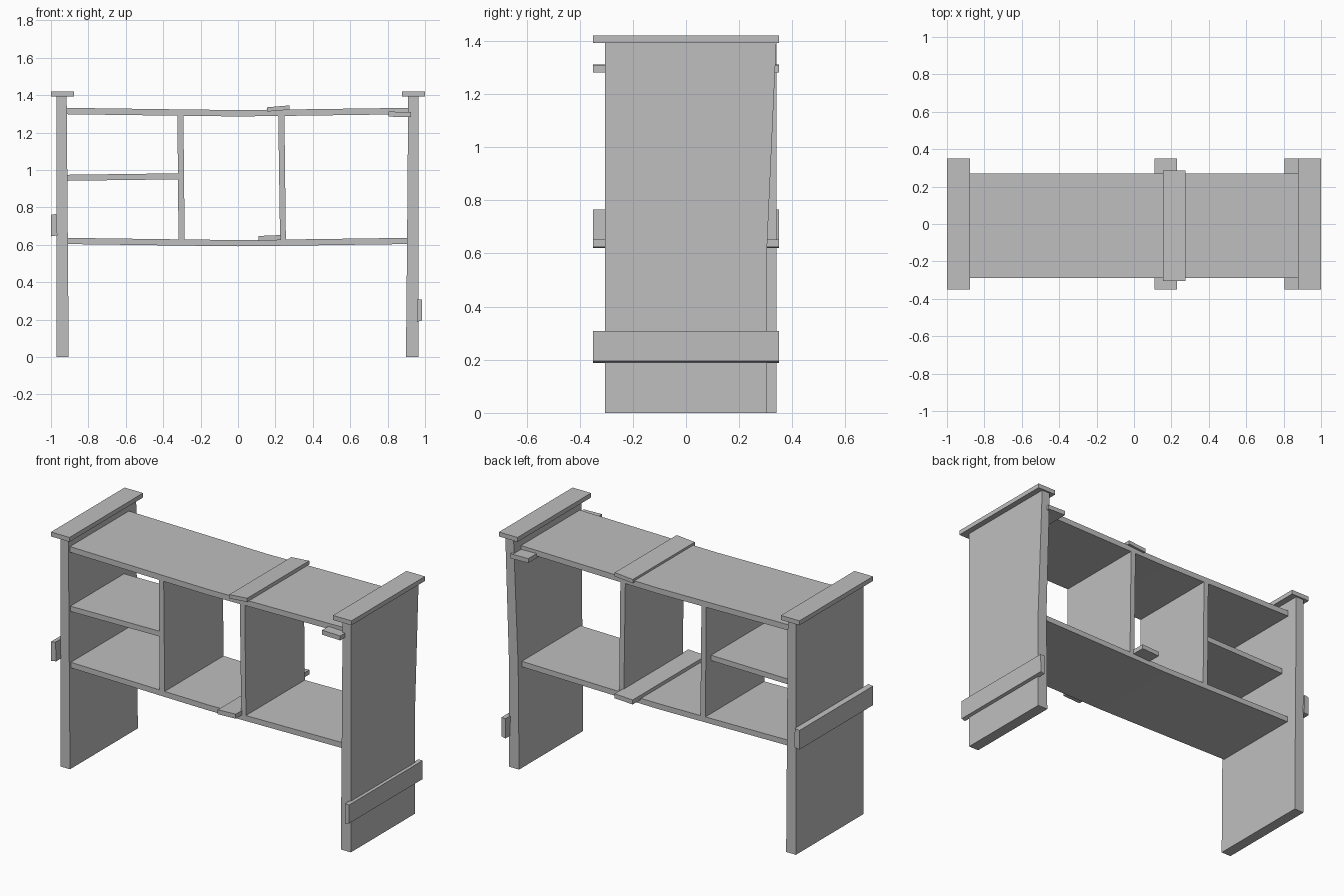
import bpy
import bmesh

cube = bpy.data.objects.get("Cube")
if cube:
    bpy.data.objects.remove(cube, do_unlink=True)

GREY = (0.52, 0.52, 0.52, 1.0)
wood = bpy.data.materials.new("plain_grey")
wood.use_nodes = True
wood.diffuse_color = GREY
wood.node_tree.nodes["Principled BSDF"].inputs["Base Color"].default_value = GREY


def plank(name, outline, front, back):
    """Extrude an (x, z) outline along y; back may be a function of z."""
    back_at = back if callable(back) else lambda z: back
    bm = bmesh.new()
    near = [bm.verts.new((x, front, z)) for x, z in outline]
    far = [bm.verts.new((x, back_at(z), z)) for x, z in outline]
    bm.faces.new(near)
    bm.faces.new(far[::-1])
    n = len(outline)
    for i in range(n):
        j = (i + 1) % n
        bm.faces.new((near[j], near[i], far[i], far[j]))
    bmesh.ops.recalc_face_normals(bm, faces=bm.faces)
    mesh = bpy.data.meshes.new(name)
    bm.to_mesh(mesh)
    bm.free()
    mesh.materials.append(wood)
    obj = bpy.data.objects.new(name, mesh)
    bpy.context.collection.objects.link(obj)
    return obj


def sagging_shelf(name, end_z, sag, thick):
    """Long shelf that dips towards the middle."""
    path = [(-0.925, end_z), (-0.3, end_z - 0.7 * sag), (0, end_z - sag),
            (0.3, end_z - 0.7 * sag), (0.915, end_z)]
    top = [(x, z + thick) for x, z in reversed(path)]
    plank(name, path + top, -0.29, 0.27)


# Side panels, slightly wider at the foot; one has a warped back edge
plank("right_side_panel",
      [(-0.97, 0), (-0.905, 0), (-0.916, 1.395), (-0.97, 1.395)], -0.305, 0.34)
plank("left_side_panel",
      [(0.898, 0), (0.965, 0), (0.965, 0.62), (0.965, 1.395), (0.91, 1.395),
       (0.904, 0.62)], -0.305, lambda z: 0.34 if z > 1 else 0.305)

# Caps on the side panels
for name, side in (("right_cap", -1), ("left_cap", 1)):
    plank(name, [(side * 0.877, 1.393), (side, 1.393), (side, 1.42),
                 (side * 0.877, 1.42)], -0.35, 0.35)

# Shelves
sagging_shelf("top_shelf", 1.298, 0.012, 0.034)
sagging_shelf("bottom_shelf", 0.604, 0.012, 0.033)
plank("short_shelf", [(-0.925, 0.942), (-0.31, 0.95), (-0.31, 0.982),
                      (-0.925, 0.974)], -0.29, 0.22)

# Upright dividers between the shelves
plank("right_divider", [(-0.318, 0.615), (-0.285, 0.615), (-0.292, 1.3),
                        (-0.324, 1.3)], -0.29, 0.27)
plank("left_divider", [(0.225, 0.615), (0.256, 0.615), (0.248, 1.3),
                       (0.215, 1.3)], -0.29, 0.27)

# Repair battens across the shelves
plank("top_batten", [(0.155, 1.312), (0.275, 1.322), (0.275, 1.345),
                     (0.155, 1.335)], -0.305, 0.285)
plank("bottom_batten", [(0.11, 0.62), (0.23, 0.625), (0.23, 0.652),
                        (0.11, 0.647)], -0.35, 0.35)
plank("corner_batten", [(0.805, 1.285), (0.925, 1.282), (0.925, 1.309),
                        (0.805, 1.312)], -0.35, 0.35)

# Repair battens across the outside of the side panels
plank("right_side_batten", [(-1, 0.645), (-0.966, 0.65), (-0.97, 0.765),
                            (-1, 0.76)], -0.35, 0.35)
plank("left_side_batten", [(0.958, 0.188), (0.983, 0.195), (0.985, 0.308),
                           (0.956, 0.308)], -0.35, 0.35)
